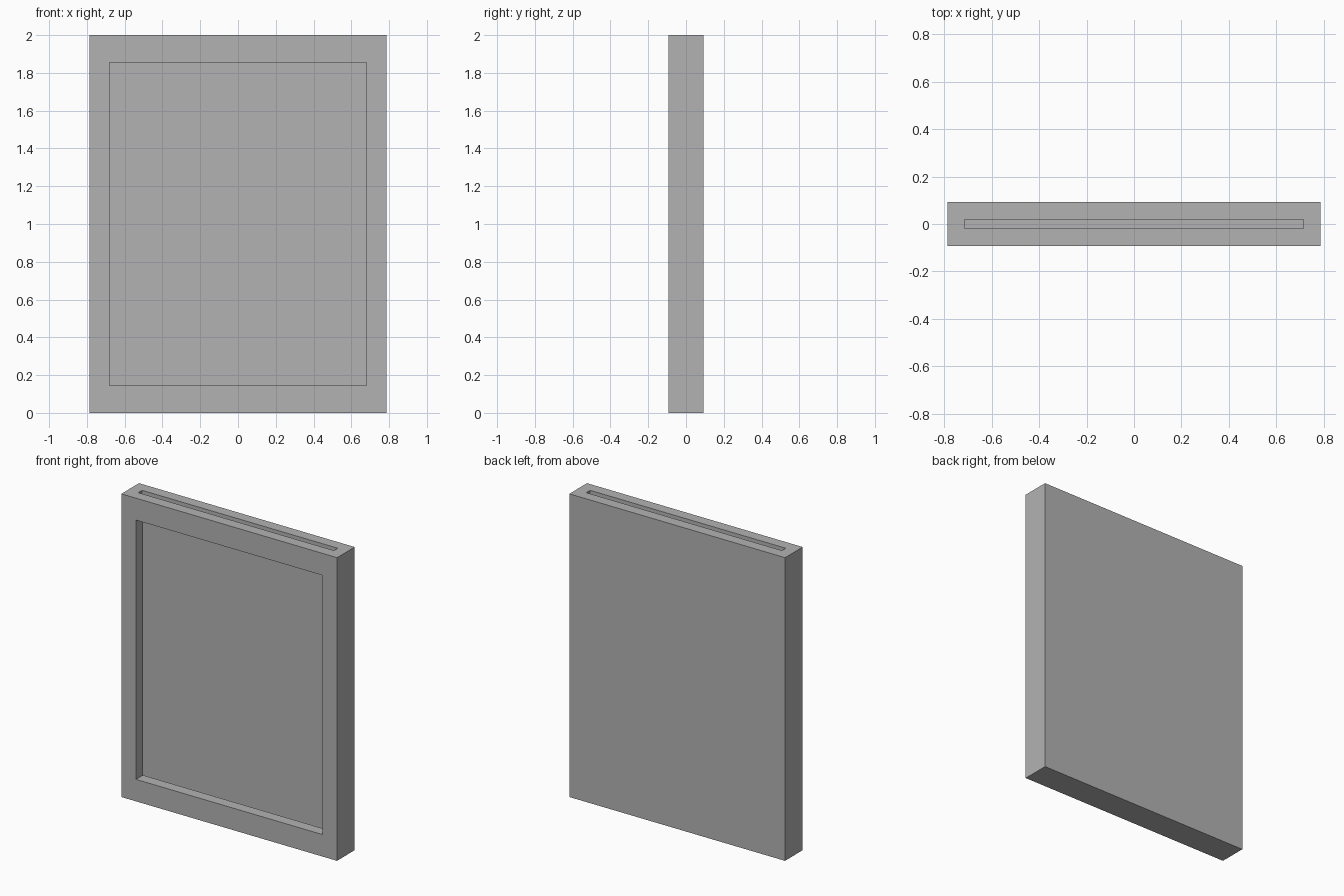
import bpy

default = bpy.data.objects.get("Cube")
if default:
    bpy.data.objects.remove(default, do_unlink=True)

# Overall sizes
HALF_W, HALF_D, HEIGHT = 0.787, 0.092, 2.0
OPEN_W, OPEN_LOW, OPEN_HIGH = 0.68, 0.145, 1.855
SLOT_W, SLOT_D, SLOT_LOW = 0.714, 0.02, 0.11


def box(name, low, high):
    """Box spanning two opposite corners."""
    bpy.ops.mesh.primitive_cube_add(size=1)
    ob = bpy.context.object
    ob.name = ob.data.name = name
    for v in ob.data.vertices:
        v.co = [a if c < 0 else b for c, a, b in zip(v.co, low, high)]
    return ob


def cut(target, cutter):
    """Subtract the cutter, then discard it."""
    cutter.hide_render = True
    mod = target.modifiers.new(cutter.name, "BOOLEAN")
    mod.operation = "DIFFERENCE"
    mod.solver = "EXACT"
    mod.object = cutter
    bpy.context.view_layer.objects.active = target
    bpy.ops.object.modifier_apply(modifier=mod.name)
    bpy.data.objects.remove(cutter, do_unlink=True)


# Frame body
frame = box("picture_frame", (-HALF_W, -HALF_D, 0), (HALF_W, HALF_D, HEIGHT))

# Insertion slot, open at the top
cut(frame, box("slot_cutter", (-SLOT_W, -SLOT_D, SLOT_LOW),
               (SLOT_W, SLOT_D, HEIGHT + 0.1)))

# Front window, opening into the slot
cut(frame, box("window_cutter", (-OPEN_W, -HALF_D - 0.1, OPEN_LOW),
               (OPEN_W, 0, OPEN_HIGH)))

# Plain grey finish
grey = bpy.data.materials.new("plain_grey")
grey.use_nodes = True
colour = (0.45, 0.45, 0.45, 1)
grey.diffuse_color = colour
grey.node_tree.nodes["Principled BSDF"].inputs["Base Color"].default_value = colour
frame.data.materials.clear()
frame.data.materials.append(grey)
